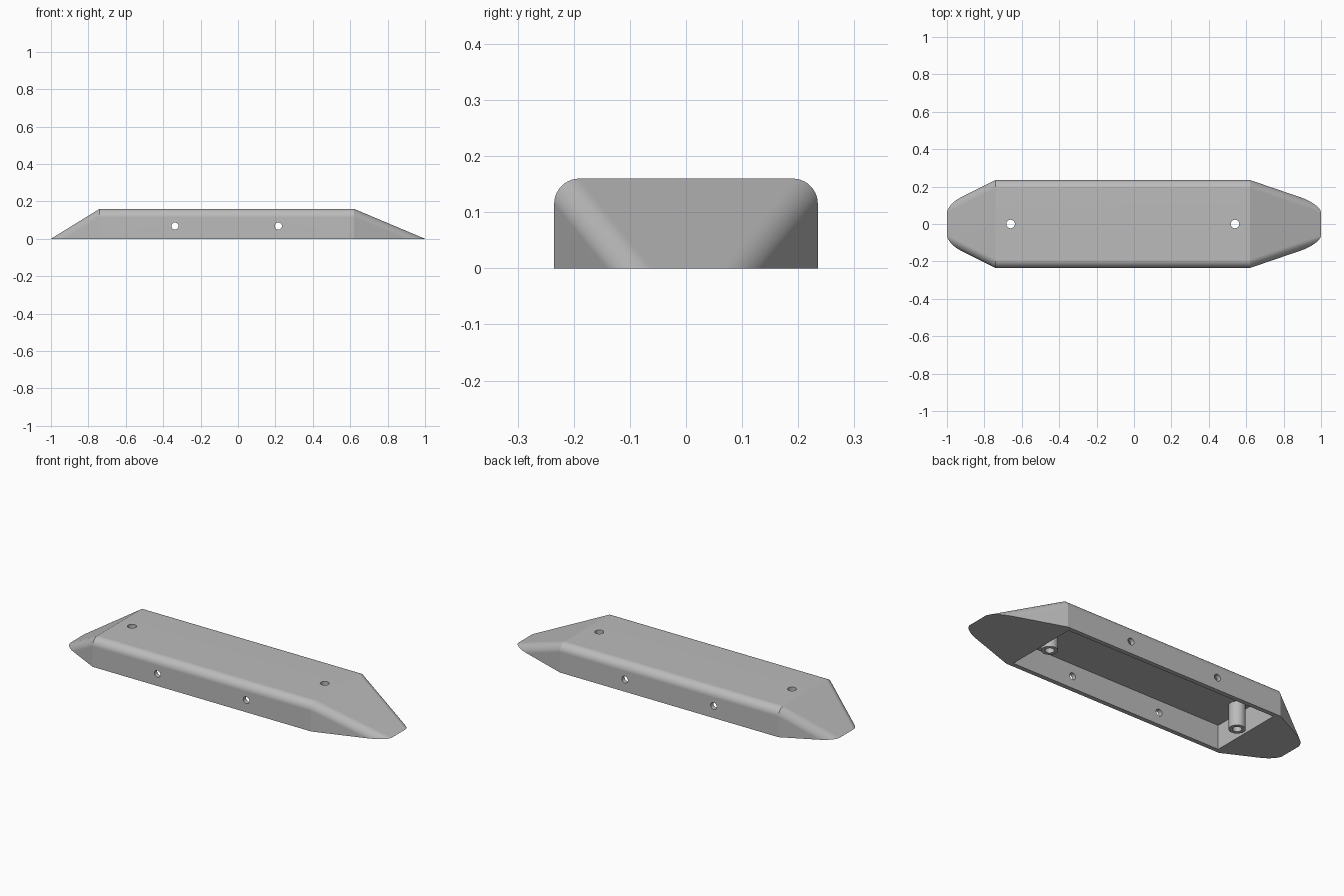
import bpy, bmesh, math
from mathutils import Matrix

cube = bpy.data.objects.get("Cube")
if cube:
    bpy.data.objects.remove(cube, do_unlink=True)

HALF_W, HEIGHT, FILLET, WALL = 0.235, 0.16, 0.045, 0.025
X_BACK, X_FRONT, TAPER = -0.74, 0.62, 0.13
POST_X, SIDE_X = (-0.66, 0.54), (-0.337, 0.216)

grey = bpy.data.materials.new("plain grey")
grey.use_nodes = True
COLOUR = (0.5, 0.5, 0.5, 1)
grey.diffuse_color = COLOUR
grey.node_tree.nodes["Principled BSDF"].inputs["Base Color"].default_value = COLOUR


def make_object(name, bm):
    bmesh.ops.recalc_face_normals(bm, faces=bm.faces)
    mesh = bpy.data.meshes.new(name)
    bm.to_mesh(mesh)
    bm.free()
    mesh.materials.append(grey)
    obj = bpy.data.objects.new(name, mesh)
    bpy.context.collection.objects.link(obj)
    return obj


def cylinder(name, radius, depth, centre, along_y=False):
    bm = bmesh.new()
    turn = Matrix.Rotation(math.pi / 2, 4, "X") if along_y else Matrix()
    bmesh.ops.create_cone(bm, cap_ends=True, segments=32, radius1=radius, radius2=radius,
                          depth=depth, matrix=Matrix.Translation(centre) @ turn)
    return make_object(name, bm)


def activate(obj):
    bpy.ops.object.select_all(action="DESELECT")
    obj.select_set(True)
    bpy.context.view_layer.objects.active = obj


def cut(obj, cutter):
    activate(obj)
    mod = obj.modifiers.new("cut", "BOOLEAN")
    mod.operation, mod.solver, mod.object = "DIFFERENCE", "EXACT", cutter
    bpy.ops.object.modifier_apply(modifier=mod.name)
    bpy.data.objects.remove(cutter, do_unlink=True)


def finish(obj):
    activate(obj)
    bpy.ops.object.shade_smooth_by_angle(angle=math.radians(14))
    obj.modifiers.new("flat face normals", "WEIGHTED_NORMAL").keep_sharp = True


# Cross-section: straight sides with rounded upper corners
half = [(HALF_W, 0)]
for i in range(11):
    a = math.pi / 2 * i / 10
    half.append((HALF_W - FILLET + FILLET * math.cos(a), HEIGHT - FILLET + FILLET * math.sin(a)))
profile = half + [(-y, z) for y, z in reversed(half)]


# Housing: each section point runs along the slanted end edge down to the ground
def ring(bm, x):
    return [bm.verts.new((x, y, z)) for y, z in profile]


def feet(bm, x, tip):
    points = []
    for y, z in profile:
        t = z / HEIGHT
        points.append(bm.verts.new((x + (tip - x) * t, y - math.copysign(TAPER * t, y), 0)))
    return points


bm = bmesh.new()
rings = [feet(bm, X_BACK, -1), ring(bm, X_BACK), ring(bm, X_FRONT), feet(bm, X_FRONT, 1)]
for a, b in zip(rings, rings[1:]):
    for i in range(len(profile) - 1):
        bm.faces.new((a[i], a[i + 1], b[i + 1], b[i]))
bm.faces.new(rings[0] + rings[3][::-1])
bmesh.ops.remove_doubles(bm, verts=bm.verts, dist=1e-5)
housing = make_object("housing", bm)

# Open cavity underneath
bm = bmesh.new()
depth = HEIGHT - WALL
size = (X_FRONT - X_BACK - 2 * WALL, 2 * (HALF_W - WALL), 2 * depth, 1)
bmesh.ops.create_cube(bm, size=1, matrix=Matrix.Translation(((X_BACK + X_FRONT) / 2, 0, 0))
                      @ Matrix.Diagonal(size))
cut(housing, make_object("cavity_cutter", bm))

# Screw holes in the roof, and holes through both side walls
for x in POST_X:
    cut(housing, cylinder("roof_hole_cutter", 0.023, 1, (x, 0, 0)))
for x in SIDE_X:
    cut(housing, cylinder("side_hole_cutter", 0.019, 1, (x, 0, 0.068), along_y=True))
finish(housing)

# Hollow screw posts hanging from the roof
for name, x in zip(("back_screw_post", "front_screw_post"), POST_X):
    post = cylinder(name, 0.042, depth, (x, 0, depth / 2))
    cut(post, cylinder("post_hole_cutter", 0.023, 1, (x, 0, 0)))
    finish(post)
